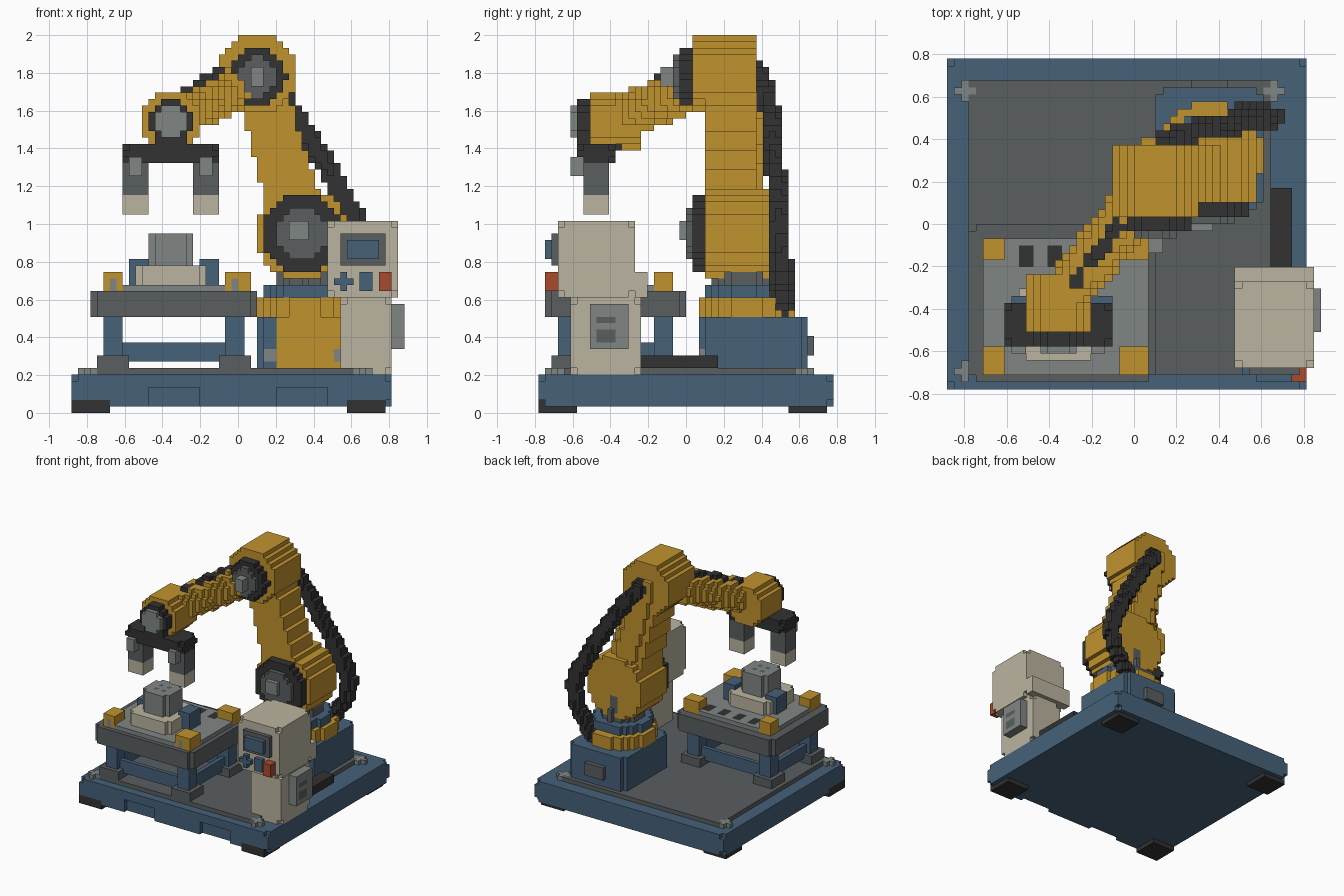
import bpy
from mathutils import Vector

cube = bpy.data.objects.get("Cube")
if cube:
    bpy.data.objects.remove(cube, do_unlink=True)

UNIT = 2 / 59                      # edge of one block
ORIGIN = Vector((26, 23, 0))       # block coordinate of the world origin
COLOURS = {
    "yellow": (0.53, 0.29, 0.027), "blue": (0.06, 0.122, 0.19),
    "dark_grey": (0.102, 0.112, 0.117), "light_grey": (0.216, 0.238, 0.231),
    "black": (0.032, 0.032, 0.032), "beige": (0.5, 0.455, 0.355),
    "red": (0.4, 0.07, 0.026),
}
materials = {}
for label, rgb in COLOURS.items():
    mat = bpy.data.materials.new(label)
    mat.use_nodes = True
    mat.diffuse_color = (*rgb, 1)
    shader = mat.node_tree.nodes["Principled BSDF"]
    shader.inputs["Base Color"].default_value = (*rgb, 1)
    shader.inputs["Roughness"].default_value = 0.8
    materials[label] = mat

blocks = {}                        # block -> (part name, colour)


def fill(name, colour, lo, hi, rule=None):
    """Fill a block range, keeping the blocks whose centre passes the rule."""
    for x in range(int(lo[0]), int(hi[0])):
        for y in range(int(lo[1]), int(hi[1])):
            for z in range(int(lo[2]), int(hi[2])):
                if rule is None or rule(Vector((x + 0.5, y + 0.5, z + 0.5))):
                    blocks[x, y, z] = (name, colour)


def box(name, colour, x, y, z, rule=None):
    fill(name, colour, (x[0], y[0], z[0]), (x[1], y[1], z[1]), rule)


def soft_box(name, colour, x, y, z):
    """Box without its eight corner blocks."""
    ends = (x, y, z)
    box(name, colour, x, y, z, lambda p: not all(
        p[a] < ends[a][0] + 1 or p[a] > ends[a][1] - 1 for a in range(3)))


def post_box(name, colour, x, y, z):
    """Box with chamfered vertical edges."""
    box(name, colour, x, y, z, lambda p: not all(
        p[a] < e[0] + 1 or p[a] > e[1] - 1 for a, e in enumerate((x, y))))


def drum(name, colour, cx, cz, r, y):
    """Disc with its axis from front to back."""
    box(name, colour, (cx - r - 1, cx + r + 2), y, (cz - r - 1, cz + r + 2),
        lambda p: (p.x - cx) ** 2 + (p.z - cz) ** 2 <= r * r)


def turntable(name, colour, cx, cy, r, z):
    box(name, colour, (cx - r - 1, cx + r + 2), (cy - r - 1, cy + r + 2), z,
        lambda p: (p.x - cx) ** 2 + (p.y - cy) ** 2 <= r * r)


def rod(name, colour, path, r0, r1, y=None):
    """Tapered round rod along a path; y turns it into a flat slab."""
    points = [Vector(p) for p in path]
    for a, b in zip(points, points[1:]):
        axis = b - a

        def inside(p):
            t = min(1, max(0, (p - a).dot(axis) / axis.length_squared))
            if y:
                p = Vector((p.x, a.y, p.z))
                t = min(1, max(0, (p - a).dot(axis) / axis.length_squared))
            return (p - a - axis * t).length <= r0 + (r1 - r0) * t

        lo = [min(a[i], b[i]) - r0 - 1 for i in range(3)]
        hi = [max(a[i], b[i]) + r0 + 2 for i in range(3)]
        if y:
            lo[1], hi[1] = y
        fill(name, colour, lo, hi, inside)


# Platform, feet and deck
soft_box("platform", "blue", (0, 50), (0, 46), (1, 6))
for x in (12, 32):
    for block in [b for b in blocks if x <= b[0] < x + 8 and b[1] == 0 and b[2] < 4]:
        del blocks[block]
for x in (0, 43):
    box("front_foot", "black", (x, x + 6), (0, 6), (0, 2))
    box("back_foot", "black", (x, x + 6), (39, 45), (0, 1))
box("deck", "dark_grey", (3, 45), (2, 43), (6, 7))
for x in (1, 44):
    for y in (1, 40):
        post_box("deck_bolt", "light_grey", (x, x + 3), (y, y + 3), (6, 7))

# Work table
for x in (5, 24):
    for y in (3, 18):
        box("table_leg", "blue", (x, x + 3), (y, y + 3), (9, 15))
        box("table_leg_foot", "dark_grey", (x - 1, x + 4), (y - 1, y + 4), (6, 9))
    box("side_rail", "blue", (x + 1, x + 2), (6, 18), (8, 11))
for y in (4, 19):
    box("long_rail", "blue", (8, 24), (y, y + 1), (8, 11))
post_box("table_top", "dark_grey", (3, 29), (1, 23), (15, 19))
box("table_plate", "light_grey", (5, 28), (2, 21), (19, 20))
for x in (10, 14, 18, 22):
    box("plate_slot", "black", (x, x + 2), (17, 20), (19, 20))
for x in ((5, 8), (24, 28)):
    for y in ((2, 6), (18, 21)):
        box("corner_clamp", "yellow", x, y, (19, 22))
    box("clamp_slot", "light_grey", (x[0] + 1, x[0] + 2), (2, 3), (19, 21))

# Workpiece and its fixture
post_box("fixture", "beige", (10, 21), (4, 15), (20, 23))
for x in (9, 20):
    box("fixture_jaw", "blue", (x, x + 3), (9, 13), (20, 24))
post_box("workpiece", "light_grey", (12, 19), (6, 13), (23, 28))
box("workpiece_mark", "dark_grey", (14, 17), (8, 11), (27, 28),
    lambda p: abs(p.x - 15.5) == abs(p.y - 9.5) > 0)

# Robot pedestal
post_box("pedestal", "blue", (29, 44), (25, 42), (7, 15))
box("pedestal_front", "yellow", (32, 42), (25, 26), (7, 15))
for x in (30, 41):
    box("pedestal_bolt", "light_grey", (x, x + 2), (25, 26), (8, 10))
box("pedestal_socket", "dark_grey", (34, 39), (42, 43), (9, 12))
turntable("turntable_ring", "yellow", 36.5, 32.5, 7.6, (15, 18))
turntable("turntable_collar", "blue", 36.5, 32, 6.3, (18, 20))
turntable("turntable_neck", "dark_grey", 36.5, 32, 4.6, (20, 23))

# Shoulder, upper arm and elbow
rod("upper_arm", "yellow", ((36, 30, 28), (29, 30, 53)), 4.2, 3.8, (26, 34))
rod("upper_arm_spine", "yellow", ((36, 30, 28), (29, 30, 53)), 2.6, 2.2, (34, 35))
drum("shoulder", "yellow", 36, 28, 7.2, (26, 36))
box("shoulder_slot", "dark_grey", (35, 37), (35, 36), (22, 26))
drum("shoulder_ring", "black", 36, 28, 6.3, (24, 26))
drum("shoulder_cap", "dark_grey", 36, 28, 4.3, (23, 24))
box("shoulder_hub", "light_grey", (34, 37), (22, 23), (27, 30))

# Forearm and wrist
elbow, wrist = Vector((29, 29, 52.5)), Vector((15.5, 12, 46))
rod("forearm", "yellow", (elbow, wrist), 3.8, 3.4)
for start, end in ((0.38, 0.42), (0.52, 0.66), (0.8, 0.84)):
    rod("forearm_cable", "black", [elbow.lerp(wrist, t) + Vector((0, 0, 3))
                                   for t in (start, end)], 1.2, 1.2)
drum("elbow", "yellow", 29, 53, 6.2, (24, 34))
drum("elbow_ring", "black", 29, 52.5, 4.6, (22, 24))
drum("elbow_cap", "dark_grey", 29, 52.5, 3.2, (21, 22))
post_box("elbow_hub", "light_grey", (27, 31), (19, 21), (51, 54))
drum("wrist", "yellow", 15.5, 45.5, 4.6, (8, 16))
drum("wrist_ring", "black", 15.5, 45.5, 3.6, (6, 8))
drum("wrist_hub", "light_grey", 15.5, 45.5, 2.6, (5, 6))

# Gripper
box("gripper_neck", "black", (13, 18), (6, 13), (41, 43))
soft_box("gripper_bar", "black", (8, 23), (6, 12), (39, 42))
for x in (8, 19):
    box("finger", "dark_grey", (x, x + 4), (7, 11), (34, 39))
    box("finger_tip", "beige", (x, x + 4), (7, 11), (31, 34))
    box("finger_bolt", "light_grey", (x + 1, x + 3), (5, 7), (37, 40))

# Arm hose and floor cable
rod("arm_hose", "black", ((30, 34.5, 53), (34, 36, 48), (39, 36.8, 40), (44, 37.5, 31),
                          (45.3, 37.8, 27), (44, 38, 22), (40, 38, 16)), 1.6, 1.6)
box("floor_cable", "black", (45, 48), (16, 28), (7, 9))

# Control cabinet
soft_box("cabinet", "beige", (42, 50), (5, 16), (6, 18))
soft_box("console", "beige", (40, 51), (3, 15), (18, 30))
box("console_back", "beige", (40, 51), (15, 17), (18, 22))
box("screen_frame", "dark_grey", (42, 49), (2, 3), (23, 28))
box("screen", "blue", (43, 48), (1, 3), (24, 27))
box("arrow_pad", "blue", (41, 44), (2, 3), (20, 21))
box("arrow_pad", "blue", (42, 43), (2, 3), (19, 22))
box("blue_button", "blue", (45, 47), (2, 3), (19, 22))
box("stop_button", "red", (48, 50), (1, 3), (19, 22))
box("side_panel", "light_grey", (50, 52), (8, 14), (10, 17))
box("panel_vent", "dark_grey", (51, 52), (9, 12), (14, 15))
box("panel_handle", "dark_grey", (51, 52), (9, 12), (11, 13))


def rectangles(cells):
    """Merge unit squares into larger rectangles."""
    cells = set(cells)
    while cells:
        u, v = min(cells)
        u1, v1 = u + 1, v + 1
        while (u, v1) in cells:
            v1 += 1
        while all((u1, w) in cells for w in range(v, v1)):
            u1 += 1
        cells -= {(s, w) for s in range(u, u1) for w in range(v, v1)}
        yield (u, v), (u1, v), (u1, v1), (u, v1)


# Skin every part with its exposed faces
layers = {}
for block, (name, colour) in blocks.items():
    for axis in range(3):
        for side in (0, 1):
            beside = list(block)
            beside[axis] += side * 2 - 1
            if tuple(beside) not in blocks:
                key = (axis, side, block[axis] + side)
                cell = (block[(axis + 1) % 3], block[(axis + 2) % 3])
                layers.setdefault((name, colour), {}).setdefault(key, []).append(cell)

for (name, colour), skin in layers.items():
    verts, faces = [], []
    for (axis, side, level), cells in skin.items():
        for corners in rectangles(cells):
            first = len(verts)
            for u, v in corners:
                point = Vector()
                point[axis], point[(axis + 1) % 3], point[(axis + 2) % 3] = level, u, v
                verts.append((point - ORIGIN) * UNIT)
            loop = list(range(first, first + 4))
            faces.append(loop if side else loop[::-1])
    mesh = bpy.data.meshes.new(name)
    mesh.from_pydata(verts, [], faces)
    mesh.materials.append(materials[colour])
    bpy.context.collection.objects.link(bpy.data.objects.new(name, mesh))
